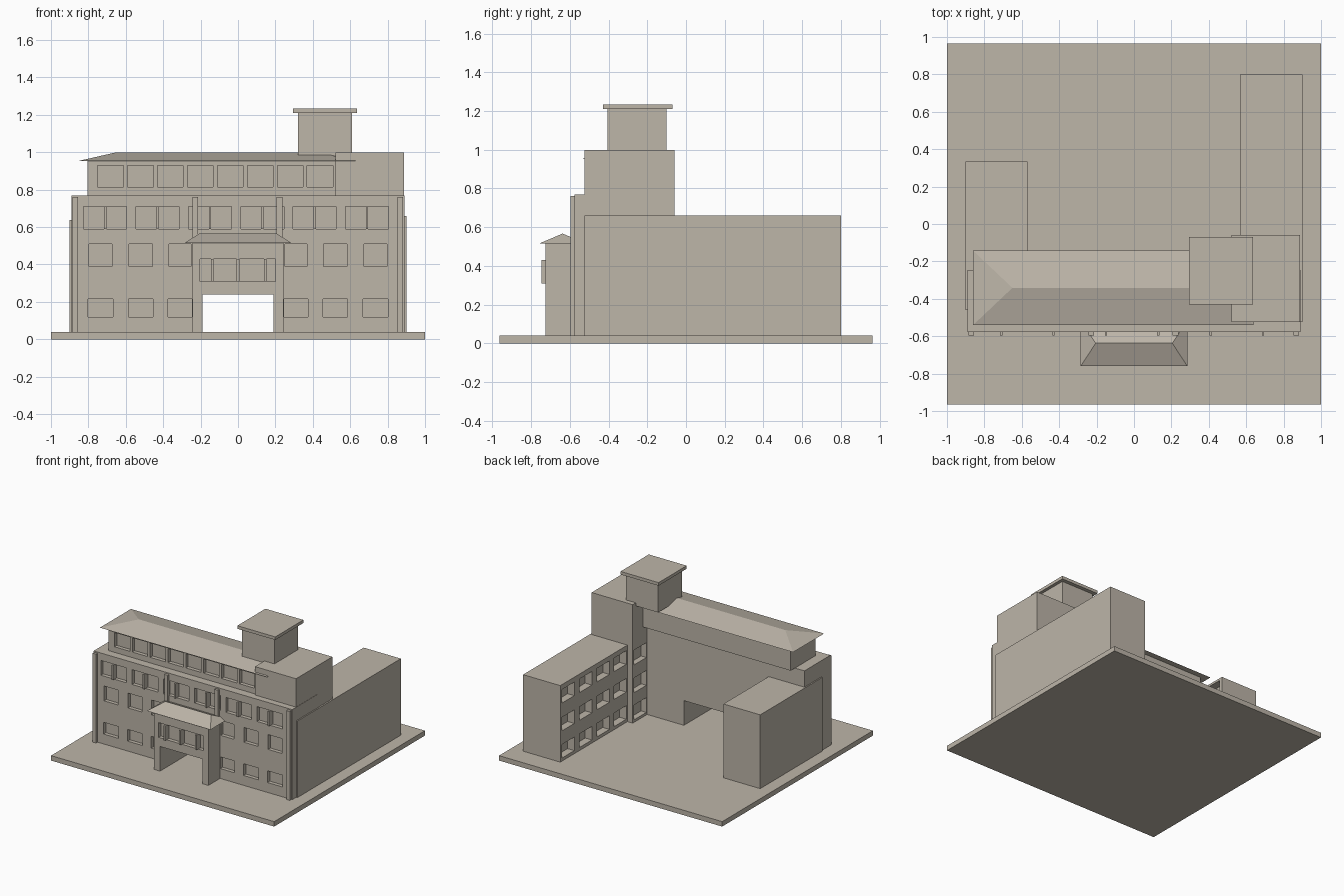
import bpy

if "Cube" in bpy.data.objects:
    bpy.data.objects.remove(bpy.data.objects["Cube"])

stone = bpy.data.materials.new("warm_stone")
stone.diffuse_color = (0.51, 0.465, 0.395, 1)
stone.use_nodes = True
stone.node_tree.nodes["Principled BSDF"].inputs["Base Color"].default_value = stone.diffuse_color


def mesh_object(name, verts, faces):
    me = bpy.data.meshes.new(name)
    me.from_pydata(verts, [], faces)
    me.materials.append(stone)
    ob = bpy.data.objects.new(name, me)
    bpy.context.collection.objects.link(ob)
    return ob


def boxes(name, *ranges):
    """One object made of boxes, each given as (x0, x1, y0, y1, z0, z1)."""
    verts, faces = [], []
    for x0, x1, y0, y1, z0, z1 in ranges:
        n = len(verts)
        verts += [(x, y, z) for z in (z0, z1)
                  for x, y in ((x0, y0), (x1, y0), (x1, y1), (x0, y1))]
        faces += [(n + 3, n + 2, n + 1, n), (n + 4, n + 5, n + 6, n + 7)]
        faces += [(n + i, n + (i + 1) % 4, n + 4 + (i + 1) % 4, n + 4 + i)
                  for i in range(4)]
    return mesh_object(name, verts, faces)


def hip_roof(name, x0, x1, y0, y1, z0, z1, inset):
    ym = (y0 + y1) / 2
    verts = [(x0, y0, z0), (x1, y0, z0), (x1, y1, z0), (x0, y1, z0),
             (x0 + inset, ym, z1), (x1 - inset, ym, z1)]
    return mesh_object(name, verts, [(3, 2, 1, 0), (0, 1, 5, 4), (1, 2, 5),
                                     (2, 3, 4, 5), (3, 0, 4)])


def cut(ob, ranges):
    cutter = boxes("cutter", *ranges)
    cutter.hide_render = True
    mod = ob.modifiers.new("openings", 'BOOLEAN')
    mod.operation, mod.solver, mod.object = 'DIFFERENCE', 'EXACT', cutter
    with bpy.context.temp_override(object=ob, active_object=ob,
                                   selected_objects=[ob]):
        bpy.ops.object.modifier_apply(modifier=mod.name)
    bpy.data.objects.remove(cutter)


G = 0.04                      # ground level
FRONT = -0.577                # main facade plane
DEPTH = 0.03                  # window recess

boxes("ground_slab", (-1, 1, -0.965, 0.965, 0, G))

# Main block with passage and three rows of windows
main = boxes("main_block", (-0.89, 0.89, FRONT, -0.245, G, 0.77))
facade = []
for s in (-1, 1):
    for cx in (0.31, 0.52, 0.735):
        w = 0.066 if cx > 0.4 else 0.064
        for z0, z1, hw in ((0.12, 0.215, w), (0.39, 0.51, w - 0.004)):
            facade.append((s * cx - hw, s * cx + hw, FRONT - 0.1,
                           FRONT + DEPTH, z0, z1))
pairs = [-0.71 + 0.28 * k for k in range(6)]
for c in pairs:
    facade.append((c - 0.115, c + 0.115, FRONT - 0.1, FRONT + DEPTH, 0.59, 0.71))
facade.append((-0.19, 0.19, -0.8, 0, 0, 0.24))
cut(main, facade)

# Fins between paired windows, and tall pilasters
boxes("window_mullions", *[(c - 0.006, c + 0.006, -0.597, FRONT + DEPTH, 0.59, 0.71)
                           for c in pairs])
boxes("pilasters", *[(c - 0.015, c + 0.015, -0.597, FRONT + 0.01, G, 0.76)
                     for c in (-0.87, -0.228, 0.222, 0.867)])

# Set-back top storey with hipped roof
top = boxes("top_storey", (-0.805, 0.55, -0.51, -0.19, 0.77, 0.955))
cut(top, [(-0.75 + 0.16 * k, -0.613 + 0.16 * k, -0.6, -0.51 + DEPTH, 0.815, 0.93)
          for k in range(8)])
hip_roof("main_roof", -0.86, 0.64, -0.54, -0.143, 0.952, 1.0, 0.21)

# Entrance portico
portico = boxes("portico", (-0.243, 0.243, -0.727, FRONT + 0.005, G, 0.52))
cut(portico, [(-0.19, 0.19, -0.9, -0.4, 0, 0.24),
              (-0.203, 0.2, -0.9, -0.727 + DEPTH, 0.31, 0.43)])
boxes("portico_mullions", *[(c - 0.007, c + 0.007, -0.747, -0.727 + DEPTH, 0.31, 0.43)
                            for c in (-0.138, 0, 0.145)])
hip_roof("portico_roof", -0.285, 0.285, -0.76, -0.515, 0.515, 0.567, 0.08)

# Stair tower, lantern box and cap
ROWS = (0.12, 0.34, 0.565)
tower = boxes("stair_tower", (0.52, 0.888, -0.525, -0.06, G, 1.0))
cut(tower, [(0.4, 0.58, -0.235, -0.08, z - 0.06, z + 0.06) for z in ROWS])
boxes("roof_lantern", (0.32, 0.61, -0.405, -0.10, 0.975, 1.21))
boxes("lantern_cap", (0.295, 0.635, -0.43, -0.07, 1.21, 1.235))

# Rear wings with windows facing the courtyard
right = boxes("right_wing", (0.567, 0.90, -0.525, 0.80, G, 0.66))
cut(right, [(0.5, 0.627, y - 0.08, y + 0.08, z - 0.055, z + 0.055)
            for y in (0.70, 0.475, 0.25, 0.035) for z in ROWS])
left = boxes("left_wing", (-0.90, -0.57, -0.46, 0.335, G, 0.638))
cut(left, [(-0.63, -0.5, y - 0.08, y + 0.08, z - 0.055, z + 0.055)
           for y in (0.23, 0.01) for z in ROWS])
